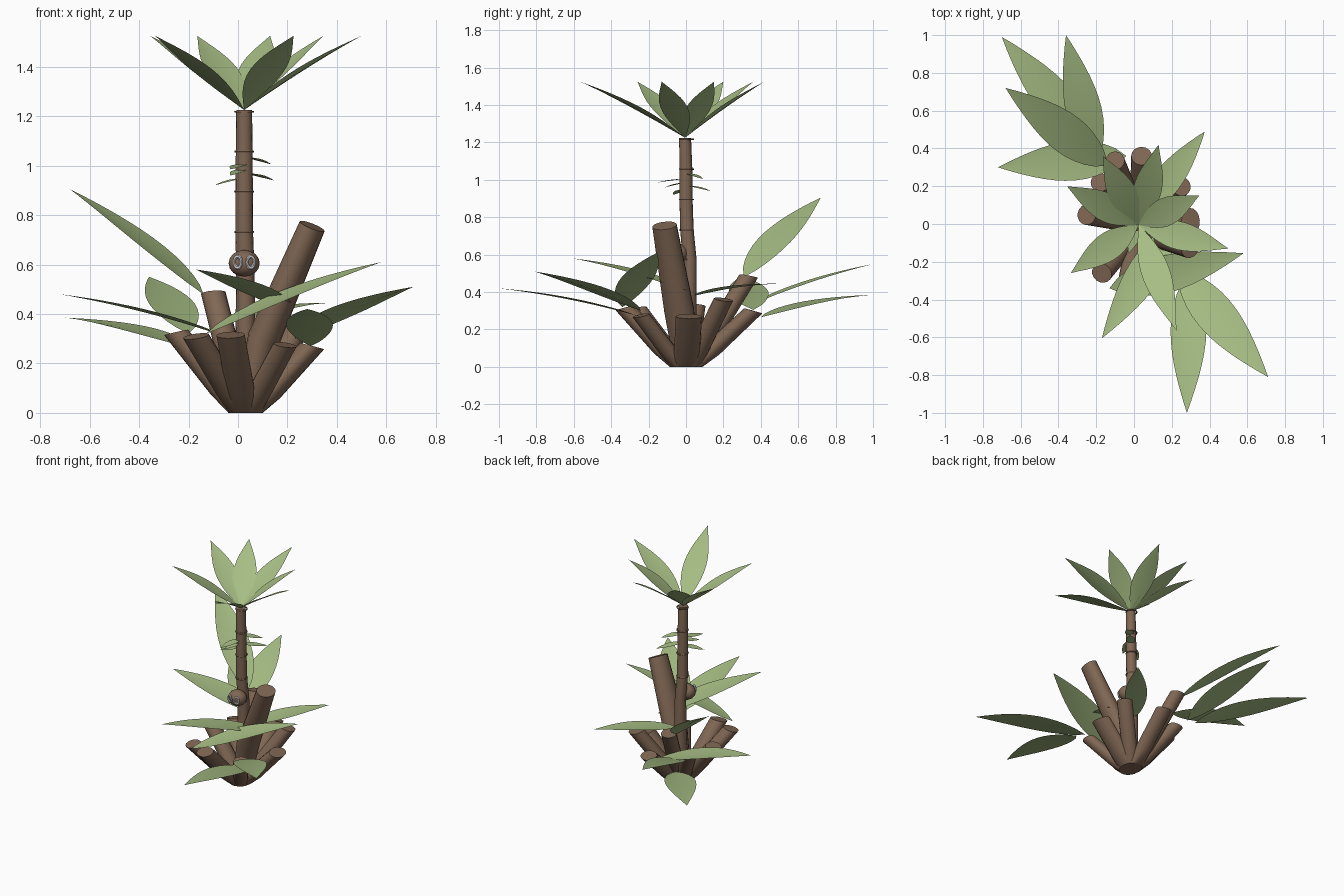
import bpy, bmesh, math
from mathutils import Vector as V

if "Cube" in bpy.data.objects:
    bpy.data.objects.remove(bpy.data.objects["Cube"])


def material(name, rgb):
    m = bpy.data.materials.new(name)
    m.diffuse_color = (*rgb, 1)
    m.use_nodes = True
    m.node_tree.nodes["Principled BSDF"].inputs["Base Color"].default_value = m.diffuse_color
    return m


BARK = material("bark brown", (0.215, 0.135, 0.088))
LEAF = material("leaf green", (0.385, 0.51, 0.23))
GREY = material("pale grey", (0.64, 0.62, 0.62))
Z = V((0, 0, 1))


def finish(bm, name, mat, angle=40):
    me = bpy.data.meshes.new(name)
    bm.to_mesh(me)
    bm.free()
    me.materials.append(mat)
    ob = bpy.data.objects.new(name, me)
    bpy.context.collection.objects.link(ob)
    bpy.ops.object.select_all(action='DESELECT')
    ob.select_set(True)
    bpy.context.view_layer.objects.active = ob
    bpy.ops.object.shade_smooth_by_angle(angle=math.radians(angle))
    return ob


def tube(name, rings, mat, side=(0, 1, 0), stretch=1.0, sides=16):
    """Capped loft through rings of (centre, axis, radius), widened along side."""
    bm = bmesh.new()
    loops = []
    for c, axis, r in rings:
        axis = V(axis).normalized()
        w = axis.cross(V(side)).normalized()
        u = w.cross(axis) * stretch
        loops.append([bm.verts.new(V(c) + r * (math.cos(a) * u + math.sin(a) * w))
                      for a in (2 * math.pi * i / sides for i in range(sides))])
    for a, b in zip(loops, loops[1:]):
        for i in range(sides):
            j = (i + 1) % sides
            bm.faces.new((a[i], a[j], b[j], b[i]))
    bm.faces.new(loops[0][::-1])
    bm.faces.new(loops[-1])
    bmesh.ops.recalc_face_normals(bm, faces=bm.faces)
    return finish(bm, name, mat)


def leaf(name, base, tip, width, roll=0.0, arch=0.02, steps=12, skew=0.8, power=0.95):
    """Thin pointed blade from base to tip, widest nearer the base."""
    base, tip = V(base), V(tip)
    d = tip - base
    side = d.cross(Z).normalized()
    up = side.cross(d).normalized()
    side = side * math.cos(roll) + up * math.sin(roll)
    up = side.cross(d).normalized()
    bm = bmesh.new()
    rows = []
    for i in range(steps + 1):
        t = i / steps
        c = base + d * t + up * (4 * t * (1 - t) * arch * d.length)
        if 0 < i < steps:
            h = width / 2 * math.sin(math.pi * t ** skew) ** power
            rows.append([bm.verts.new(c + side * h * s + up * abs(s) * h * 0.1)
                         for s in (-1, 0, 1)])
        else:
            rows.append([bm.verts.new(c)] * 3)
    for a, b in zip(rows, rows[1:]):
        for k in (0, 1):
            bm.faces.new(list(dict.fromkeys((a[k], a[k + 1], b[k + 1], b[k]))))
    bmesh.ops.recalc_face_normals(bm, faces=bm.faces)
    if sum(f.normal.z for f in bm.faces) < 0:
        bmesh.ops.reverse_faces(bm, faces=bm.faces)
    return finish(bm, name, LEAF, 60)


# Main trunk
tube("trunk", [((0.03, 0.01, 0), Z, 0.045), ((0.03, 0.02, 0.57), Z, 0.037),
               ((0.025, 0.005, 0.73), Z, 0.036), ((0.025, 0, 0.9), Z, 0.035),
               ((0.025, 0, 1.055), Z, 0.034), ((0.025, -0.005, 1.225), Z, 0.032)], BARK)

# Growth rings around the trunk
for i, z in enumerate((0.575, 0.732, 0.895, 1.057, 1.218)):
    bpy.ops.mesh.primitive_torus_add(major_radius=0.036, minor_radius=0.0045, major_segments=20,
                                     minor_segments=6, location=(0.025, 0.003, z))
    ring = bpy.context.object
    ring.name = f"trunk_ring_{i + 1}"
    ring.data.materials.append(BARK)
    bpy.ops.object.shade_smooth_by_angle()

# Cut stumps fanning out of the base: top centre, radius, sideways stretch
stumps = [((-0.10, 0.335, 0.485), 0.05, 1.0), ((0.04, 0.36, 0.30), 0.05, 1.1),
          ((-0.25, 0.05, 0.325), 0.05, 1.1), ((-0.17, -0.26, 0.31), 0.05, 1.1),
          ((0.30, 0.015, 0.27), 0.05, 1.4), ((0.25, 0.20, 0.36), 0.05, 1.05),
          ((-0.03, -0.325, 0.315), 0.053, 1.1), ((0.19, -0.24, 0.275), 0.046, 1.05),
          ((-0.18, 0.22, 0.31), 0.05, 1.0)]
for i, (top, r, stretch) in enumerate(stumps):
    top = V(top)
    out = V((top.x - 0.03, top.y, 0)).normalized()
    foot = V((0.03 + out.x * 0.02, out.y * 0.038, 0))
    axis = (top - foot).normalized()
    span = top - foot
    tube(f"stump_{i + 1}", [(foot, Z, 0.05), (foot + span * 0.3, axis * 0.6 + Z * 0.4, r),
                            (top, axis * 0.35 + Z * 0.65, r)],
         BARK, Z.cross(out), stretch)

# Tall stump
big = V((0.30, -0.115, 0.755))
axis = big - V((0.04, -0.01, 0.15))
tube("tall_stump", [((0.03, 0.0, 0), Z, 0.05), (big - axis * 0.75, axis, 0.065),
                    (big, axis, 0.053)], BARK, (0.31, 0.95, 0), 1.27)

# Round knot on the trunk with two oval rings
bpy.ops.mesh.primitive_uv_sphere_add(segments=12, ring_count=8, radius=0.063,
                                     location=(0.025, -0.04, 0.605))
knot = bpy.context.object
knot.name = "trunk_knot"
knot.scale = (1, 0.9, 0.86)
knot.data.materials.append(BARK)
bpy.ops.object.shade_smooth_by_angle()
for s in (-1, 1):
    bpy.ops.mesh.primitive_torus_add(major_radius=0.016, minor_radius=0.006, major_segments=16,
                                     minor_segments=6, location=(0.025 + s * 0.026, -0.091, 0.61),
                                     rotation=(math.pi / 2, 0, s * 0.4))
    ring = bpy.context.object
    ring.name = "knot_ring_" + ("left" if s < 0 else "right")
    ring.scale.y = 1.45
    ring.data.materials.append(GREY)
    bpy.ops.object.shade_smooth_by_angle()

# Crown leaves: tip x, y
crown = [(0.13, 0.42), (0.345, 0.15), (-0.355, 0.20), (-0.335, -0.26),
         (0.225, -0.565), (-0.165, 0.36), (0.50, -0.13)]
for i, (x, y) in enumerate(crown):
    leaf(f"crown_leaf_{i + 1}", (0.025, -0.005, 1.225), (x, y, 1.525), 0.15, 0, 0.018,
         skew=0.92, power=1.08)

# Long leaves growing from the stumps: base, tip, width, roll
long_leaves = [((-0.20, 0.40, 0.265), (-0.70, 0.99, 0.385), 0.20, 0),
               ((-0.20, 0.32, 0.32), (-0.36, 1.00, 0.55), 0.19, 0),
               ((-0.14, 0.31, 0.48), (-0.68, 0.72, 0.905), 0.21, -0.1),
               ((-0.04, 0.36, 0.305), (-0.72, 0.30, 0.48), 0.21, 0),
               ((0.23, -0.24, 0.30), (0.71, -0.81, 0.51), 0.21, 0),
               ((0.295, -0.25, 0.27), (0.28, -1.00, 0.42), 0.19, 0),
               ((-0.13, -0.34, 0.32), (0.58, -0.155, 0.61), 0.20, -0.12),
               ((0.22, 0.00, 0.41), (-0.17, -0.605, 0.58), 0.18, 0),
               ((0.03, 0.04, 0.38), (0.375, 0.49, 0.445), 0.15, 0)]
for i, (b, t, w, roll) in enumerate(long_leaves):
    leaf(f"long_leaf_{i + 1}", b, t, w, roll)

# Small sprouts on the trunk: tip and height of the base
sprouts = [((0.135, 0.09, 1.005), 1.035), ((0.145, 0.13, 0.94), 0.97),
           ((-0.03, -0.155, 0.985), 1.005), ((-0.095, -0.07, 0.92), 0.95),
           ((-0.03, -0.11, 0.96), 0.985)]
for i, (t, z) in enumerate(sprouts):
    leaf(f"sprout_leaf_{i + 1}", (0.025, 0, z), t, 0.06, 0, 0.01, 8)
